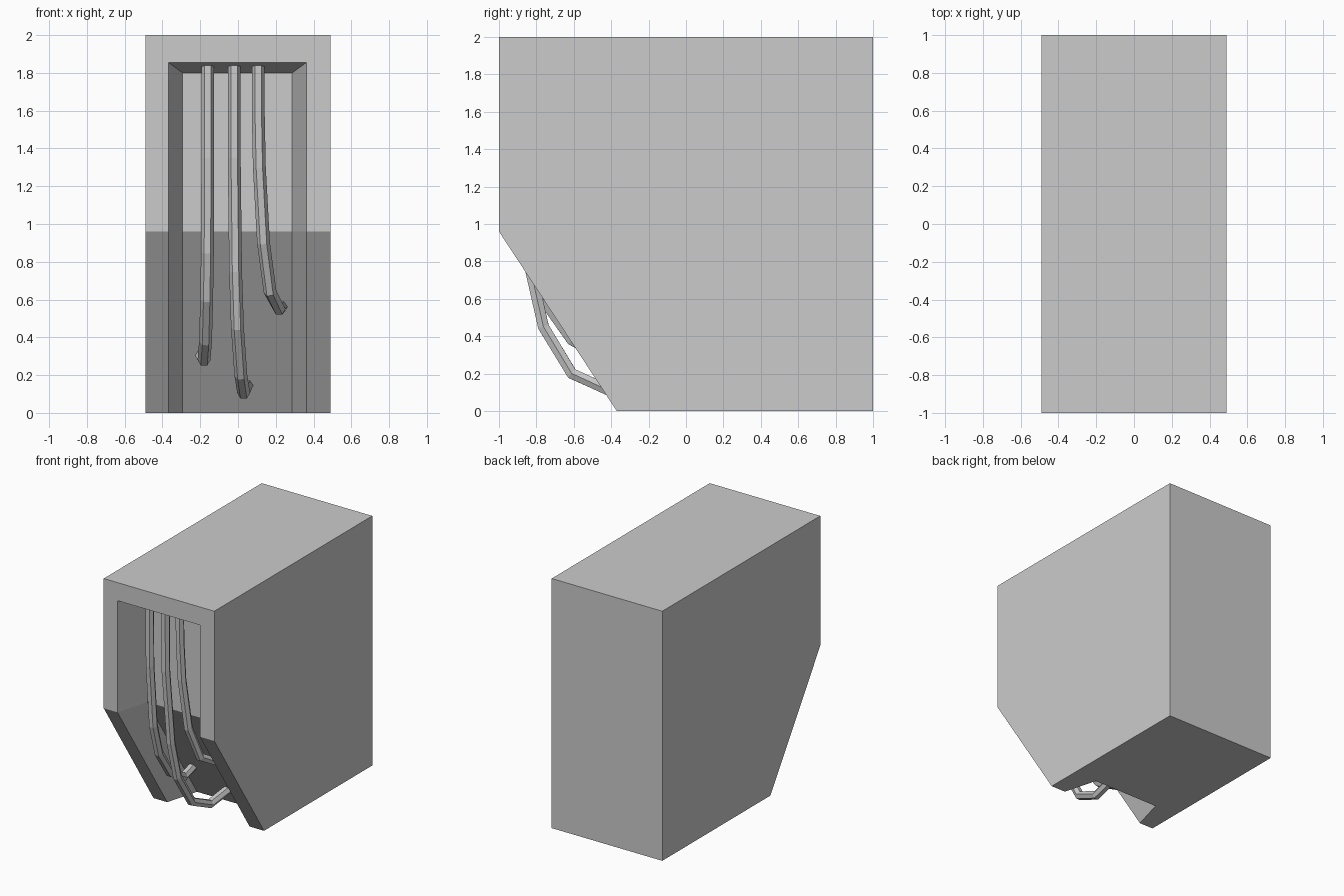
import bpy, bmesh
from math import cos, sin, pi
from mathutils import Vector

if "Cube" in bpy.data.objects:
    bpy.data.objects.remove(bpy.data.objects["Cube"])


def loft(name, rings):
    """Solid through successive closed rings of points, capped at both ends."""
    bm = bmesh.new()
    vs = [[bm.verts.new(p) for p in r] for r in rings]
    n = len(rings[0])
    for a, b in zip(vs, vs[1:]):
        for i in range(n):
            j = (i + 1) % n
            bm.faces.new((a[i], a[j], b[j], b[i]))
    bm.faces.new(vs[0])
    bm.faces.new(vs[-1])
    bmesh.ops.recalc_face_normals(bm, faces=bm.faces[:])
    me = bpy.data.meshes.new(name)
    bm.to_mesh(me)
    bm.free()
    ob = bpy.data.objects.new(name, me)
    bpy.context.collection.objects.link(ob)
    return ob


KNEE, FOOT, DEPTH = 0.96, -0.37, 0.27   # slope start height, slope end y, recess depth

# Block with sloped lower front
profile = [(-1, 2), (-1, KNEE), (FOOT, 0), (1, 0), (1, 2)]
housing = loft("housing", [[(x, y, z) for y, z in profile] for x in (-0.49, 0.49)])

# Tapered recess following the front, open at the bottom
slope = (FOOT + 1) / KNEE


def recess_half(t):
    """Front-outline ring of the recess at depth fraction t."""
    w, top, y = 0.365 - 0.075 * t, 1.855 - 0.055 * t, -1 + DEPTH * t
    low = -0.2
    rows = [(y, top), (y, KNEE), (y + slope * (KNEE - low), low)]
    return w, rows


def recess_cutter():
    bm = bmesh.new()
    grid = []
    for t in (-0.5, 1):
        w, rows = recess_half(t)
        grid.append([[bm.verts.new((s * w - 0.003, y, z)) for s in (-1, 1)] for y, z in rows])
    f, b = grid
    for k in (0, 1):
        for g in (f, b):
            bm.faces.new((g[k][0], g[k][1], g[k + 1][1], g[k + 1][0]))
        for s in (0, 1):
            bm.faces.new((f[k][s], f[k + 1][s], b[k + 1][s], b[k][s]))
    for k in (0, 2):
        bm.faces.new((f[k][0], f[k][1], b[k][1], b[k][0]))
    bmesh.ops.recalc_face_normals(bm, faces=bm.faces[:])
    me = bpy.data.meshes.new("recess_cutter")
    bm.to_mesh(me)
    bm.free()
    ob = bpy.data.objects.new("recess_cutter", me)
    bpy.context.collection.objects.link(ob)
    ob.hide_render = True
    return ob


cutter = recess_cutter()
mod = housing.modifiers.new("recess", 'BOOLEAN')
mod.operation, mod.solver, mod.object = 'DIFFERENCE', 'EXACT', cutter
bpy.context.view_layer.objects.active = housing
bpy.ops.object.modifier_apply(modifier="recess")
bpy.data.objects.remove(cutter)


# Six-sided bent pipes hanging in the recess
def pipe(name, pts, r=0.034):
    pts = [Vector(p) for p in pts]
    rings = []
    for i, p in enumerate(pts):
        a = (p - pts[i - 1]).normalized() if i else Vector()
        b = (pts[i + 1] - p).normalized() if i < len(pts) - 1 else Vector()
        t = (a + b).normalized()
        side = (Vector((1, 0, 0)) - t * t.x).normalized()
        out = t.cross(side)
        rings.append([p + r * (side * cos(k * pi / 3) + out * sin(k * pi / 3)) for k in range(6)])
    return loft(name, rings)


pipe("left_pipe", [(-0.16, -0.89, 1.84), (-0.16, -0.885, 1.35), (-0.162, -0.84, 0.85),
                   (-0.166, -0.765, 0.60), (-0.172, -0.61, 0.38), (-0.18, -0.43, 0.28),
                   (-0.195, -0.27, 0.31)])
pipe("middle_pipe", [(-0.02, -0.89, 1.84), (-0.02, -0.885, 1.35), (-0.013, -0.83, 0.75),
                     (-0.003, -0.762, 0.45), (0.015, -0.61, 0.20), (0.03, -0.40, 0.105),
                     (0.05, -0.15, 0.155)])
pipe("right_pipe", [(0.107, -0.89, 1.84), (0.107, -0.885, 1.60), (0.113, -0.87, 1.30),
                    (0.135, -0.82, 0.90), (0.17, -0.72, 0.64), (0.218, -0.56, 0.55),
                    (0.235, -0.40, 0.57)])
